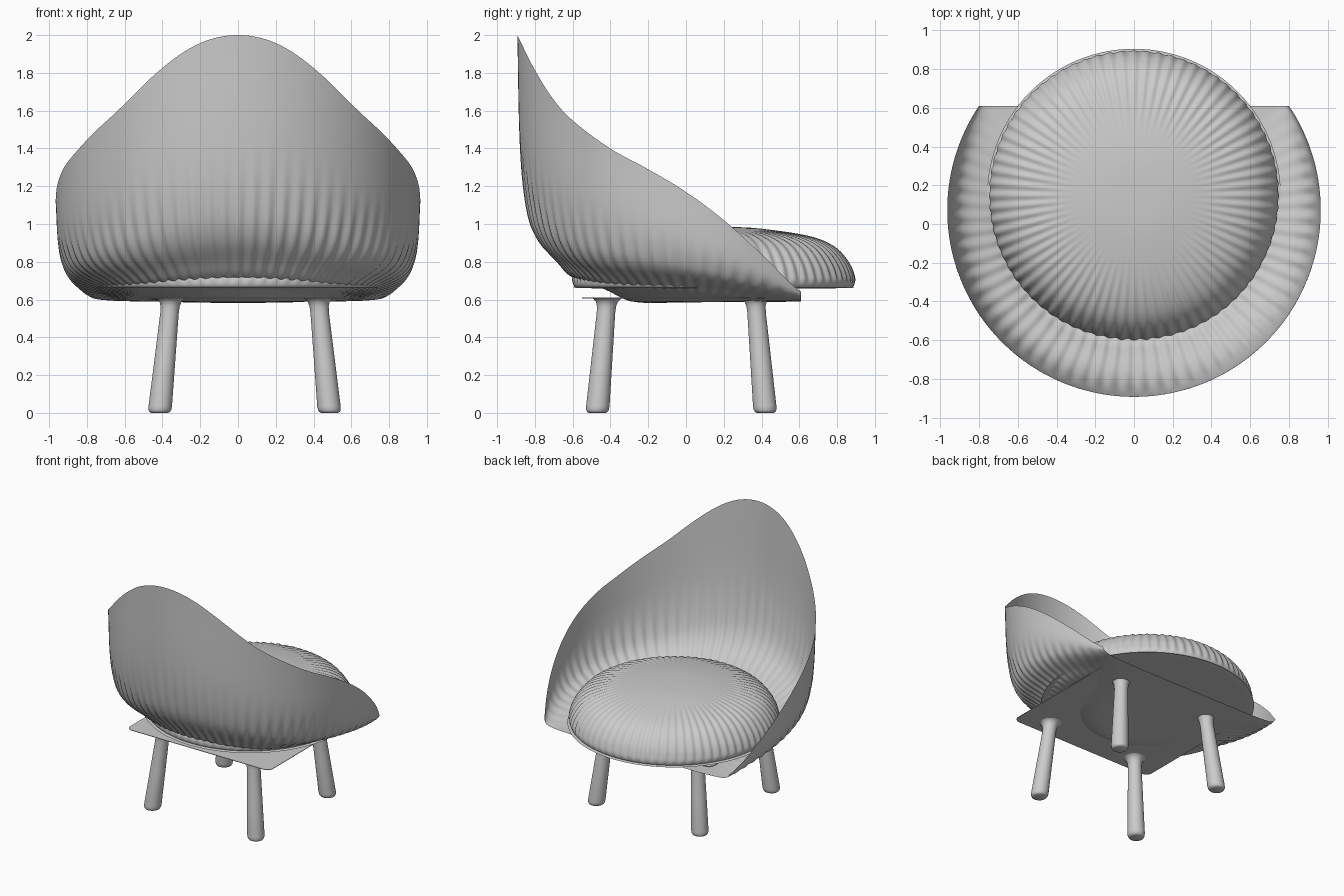
import bpy, bmesh, math
from mathutils import Vector

if "Cube" in bpy.data.objects:
    bpy.data.objects.remove(bpy.data.objects["Cube"])

RIBS = 72
COLS = RIBS * 6

grey = bpy.data.materials.new("light_grey")
grey.use_nodes = True
tone = (0.6, 0.6, 0.6, 1)
grey.diffuse_color = tone
grey.node_tree.nodes["Principled BSDF"].inputs["Base Color"].default_value = tone


def curve(points, x):
    """Smooth interpolation through (x, value) points."""
    if x <= points[0][0]:
        return points[0][1]
    if x >= points[-1][0]:
        return points[-1][1]
    last = len(points) - 1
    i = next(k for k in range(last) if points[k + 1][0] >= x)

    def slope(k):
        a, b = points[max(k - 1, 0)], points[min(k + 1, last)]
        return (b[1] - a[1]) / (b[0] - a[0])
    (x0, v0), (x1, v1) = points[i], points[i + 1]
    w, t = x1 - x0, (x - x0) / (x1 - x0)
    return ((1 + 2 * t) * (1 - t) ** 2 * v0 + t * (1 - t) ** 2 * w * slope(i)
            + t * t * (3 - 2 * t) * v1 + t * t * (t - 1) * w * slope(i + 1))


def finish(bm, name, angle=40):
    bmesh.ops.remove_doubles(bm, verts=bm.verts, dist=0.0004)
    bmesh.ops.recalc_face_normals(bm, faces=bm.faces)
    mesh = bpy.data.meshes.new(name)
    bm.to_mesh(mesh)
    bm.free()
    obj = bpy.data.objects.new(name, mesh)
    bpy.context.collection.objects.link(obj)
    mesh.materials.append(grey)
    bpy.ops.object.select_all(action='DESELECT')
    obj.select_set(True)
    bpy.context.view_layer.objects.active = obj
    bpy.ops.object.shade_smooth_by_angle(angle=math.radians(angle))
    return obj


def loft(bm, rows, cols, point):
    """Grid of rings, closed around, from point(row, angle)."""
    rings = [[bm.verts.new(point(r, 2 * math.pi * c / cols)) for c in range(cols)]
             for r in range(rows)]
    for a, b in zip(rings, rings[1:]):
        for c in range(cols):
            d = (c + 1) % cols
            bm.faces.new((a[c], a[d], b[d], b[c]))
    return rings


def bump(x, start, full, fade, end):
    """Rises between start and full, falls between fade and end."""
    def step(t):
        t = min(max(t, 0), 1)
        return t * t * (3 - 2 * t)
    return step((x - start) / (full - start)) * (1 - step((x - fade) / (end - fade)))


# Shell: ribbed bowl whose wall height follows the sloping rim
RIM = [(-0.89, 2.0), (-0.8, 1.82), (-0.7, 1.66), (-0.6, 1.55), (-0.4, 1.4), (-0.2, 1.29),
       (0, 1.17), (0.2, 1.02), (0.4, 0.84), (0.61, 0.64), (0.75, 0.6)]
BOWL_R = [(0, 0.02), (0.2, 0.35), (0.3, 0.5), (0.4, 0.67), (0.48, 0.75), (0.56, 0.85),
          (0.66, 0.91), (0.8, 0.95), (1, 0.965)]
BOWL_H = [(0, 0), (0.2, 0), (0.3, 0.046), (0.4, 0.092), (0.48, 0.15), (0.56, 0.23),
          (0.66, 0.34), (0.8, 0.57), (1, 1)]
BOWL_Y, BASE_Z, ROWS = 0.072, 0.588, 44


def shell_point(row, a):
    t = row / (ROWS - 1)
    r, h = curve(BOWL_R, t), curve(BOWL_H, t)
    top = curve(RIM, BOWL_Y + 0.962 * math.sin(a))
    r += 0.007 * math.cos(RIBS * a) * bump(t, 0.3, 0.45, 0.6, 0.85)
    return (r * math.cos(a), BOWL_Y + r * math.sin(a), BASE_Z + h * (top - BASE_Z))


bm = bmesh.new()
rings = loft(bm, ROWS, COLS, shell_point)
bm.faces.new(rings[0])
bmesh.ops.bisect_plane(bm, geom=bm.verts[:] + bm.edges[:] + bm.faces[:],
                       plane_co=(0, 0.61, 0), plane_no=(0, 1, 0), clear_outer=True)
finish(bm, "shell_back")

# Seat cushion: puffed disc with radial ribs
PUFF = [(0.02, 0.985), (0.2, 0.98), (0.4, 0.955), (0.55, 0.92), (0.65, 0.868), (0.715, 0.79),
        (0.743, 0.72), (0.745, 0.685), (0.733, 0.665), (0.7, 0.66), (0.02, 0.66)]
PUFF_R = [(i, p[0]) for i, p in enumerate(PUFF)]
PUFF_Z = [(i, p[1]) for i, p in enumerate(PUFF)]


def cushion_point(row, a):
    s = row / 4
    r, z = curve(PUFF_R, s), curve(PUFF_Z, s)
    rib = 0.006 * math.cos(RIBS * a) * bump(s, 1.5, 3.2, 5.5, 7.5)
    r += rib * min(s / 6, 1)
    z += rib * max(1 - s / 6, 0)
    return (r * math.cos(a), 0.147 + r * math.sin(a), z)


bm = bmesh.new()
rings = loft(bm, 4 * (len(PUFF) - 1) + 1, COLS, cushion_point)
bm.faces.new(rings[0])
bm.faces.new(rings[-1])
finish(bm, "seat_cushion")

# Base plate: thin rectangle with rounded corners
CX, CY, PLATE_Z = 0.035, -0.01, 0.606
bm = bmesh.new()
outline = []
for k, (sx, sy) in enumerate([(1, 1), (-1, 1), (-1, -1), (1, -1)]):
    for j in range(7):
        a = math.pi / 2 * (k + j / 6)
        outline.append(bm.verts.new((CX + sx * 0.57 + 0.05 * math.cos(a),
                                     CY + sy * 0.49 + 0.05 * math.sin(a), PLATE_Z)))
face = bm.faces.new(outline)
top = bmesh.ops.extrude_face_region(bm, geom=[face])["geom"]
bmesh.ops.translate(bm, vec=(0, 0, 0.004),
                    verts=[v for v in top if isinstance(v, bmesh.types.BMVert)])
finish(bm, "base_plate")

# Legs: splayed tapered pegs, rounded at the foot, flared at the plate
LEG = [(0.044, 0), (0.054, 0.005), (0.06, 0.016), (0.062, 0.035), (0.055, 0.3), (0.049, 0.53),
       (0.051, 0.565), (0.058, 0.588), (0.072, 0.603), (0.08, 0.607)]


def make_leg(name, sx, sy):
    foot = Vector((CX + sx * 0.45, CY - 0.015 + sy * 0.445, 0))
    head = Vector((CX + sx * 0.39, CY - 0.015 + sy * 0.392, 0.607))

    def leg_point(row, a):
        r, z = LEG[row]
        c = foot.lerp(head, z / 0.607)
        return (c.x + r * math.cos(a), c.y + r * math.sin(a), z)
    bm = bmesh.new()
    rings = loft(bm, len(LEG), 32, leg_point)
    bm.faces.new(rings[0])
    bm.faces.new(rings[-1])
    finish(bm, name)


for side, sx in (("left", 1), ("right", -1)):
    for end, sy in (("near", -1), ("far", 1)):
        make_leg(f"{end}_{side}_leg", sx, sy)
